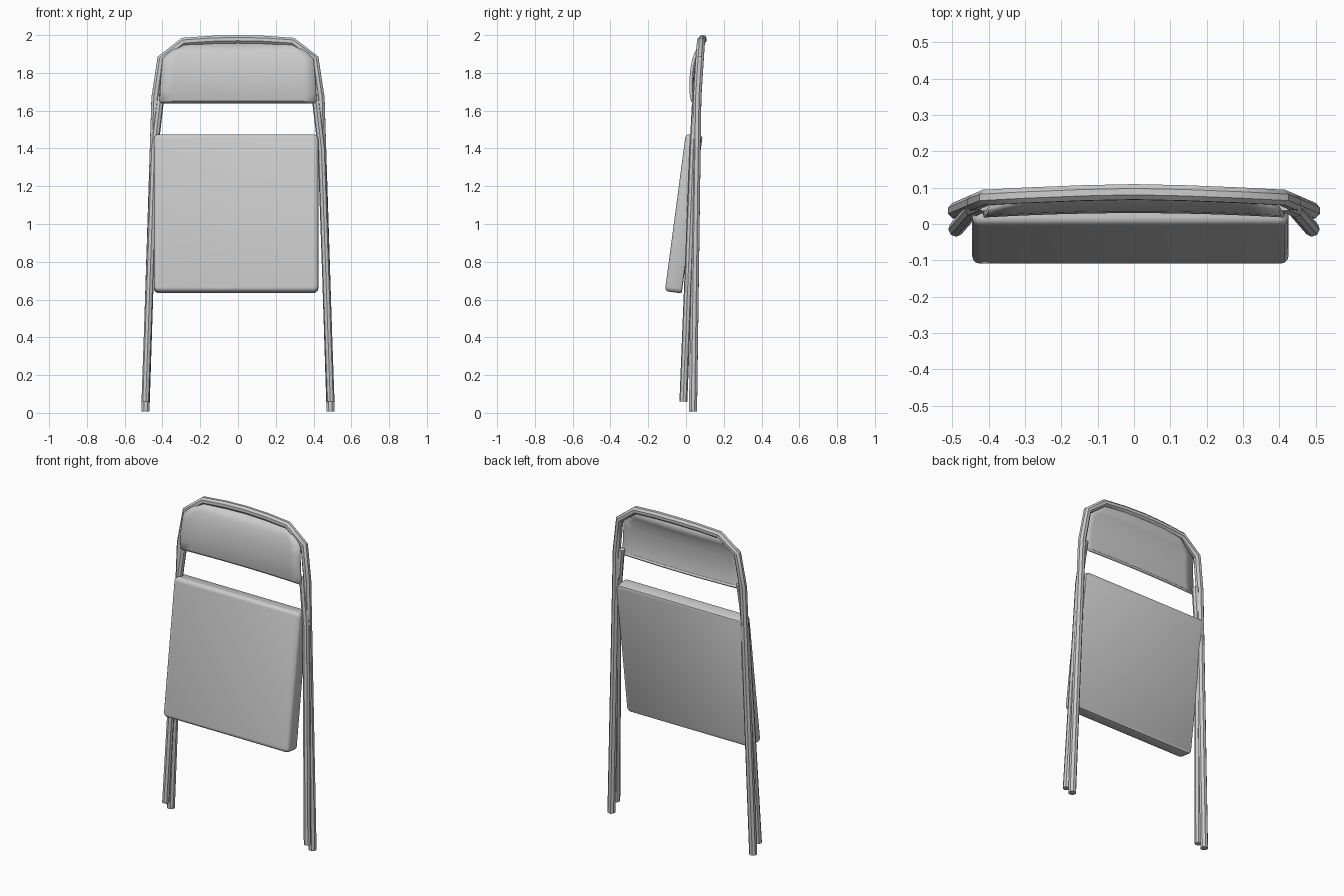
import bpy, bmesh
from math import atan2
from mathutils import Vector

cube = bpy.data.objects.get("Cube")
if cube:
    bpy.data.objects.remove(cube)

grey = bpy.data.materials.new("light grey")
grey.use_nodes = True
colour = (0.6, 0.6, 0.6, 1)
grey.diffuse_color = colour
grey.node_tree.nodes["Principled BSDF"].inputs["Base Color"].default_value = colour


def link(name, data):
    obj = bpy.data.objects.new(name, data)
    bpy.context.collection.objects.link(obj)
    data.materials.append(grey)
    return obj


def activate(obj):
    bpy.ops.object.select_all(action="DESELECT")
    obj.select_set(True)
    bpy.context.view_layer.objects.active = obj


def smooth(obj, angle=0.6):
    activate(obj)
    bpy.ops.object.shade_smooth_by_angle(angle=angle)


def tube(name, points, radius=0.023):
    curve = bpy.data.curves.new(name, "CURVE")
    curve.dimensions = "3D"
    curve.bevel_depth = radius
    curve.bevel_resolution = 2
    curve.use_fill_caps = True
    spline = curve.splines.new("POLY")
    spline.points.add(len(points) - 1)
    for p, co in zip(spline.points, points):
        p.co = (*co, 1)
    obj = link(name, curve)
    activate(obj)
    bpy.ops.object.convert(target="MESH")
    smooth(bpy.context.object)


# Back frame: one bent hoop from foot to foot
half = [(0.49, 0.037, 0.008), (0.437, 0.06, 1.67), (0.407, 0.073, 1.875), (0.29, 0.079, 1.965)]
middle = [(0.14, 0.085, 1.975), (0, 0.088, 1.978), (-0.14, 0.085, 1.975)]
tube("back_frame", half + middle + [(-x, y, z) for x, y, z in reversed(half)])

# Front legs, bent inwards near the top where they meet the backrest
for side, s in (("left", 1), ("right", -1)):
    tube(side + "_front_leg",
         [(s * 0.49, -0.014, 0.06), (s * 0.443, 0.04, 1.4), (s * 0.41, 0.054, 1.68)], 0.021)

# Backrest: curved sheet tucked under the hoop, rows of (y, z, half width)
rows = [(0.038, 1.638, 0.41), (0.026, 1.65, 0.415), (0.018, 1.70, 0.413),
        (0.018, 1.76, 0.41), (0.023, 1.82, 0.405), (0.033, 1.875, 0.4),
        (0.045, 1.905, 0.37), (0.07, 1.96, 0.29)]
steps = 12
bm = bmesh.new()
grid = []
for y, z, w in rows:
    ts = [2 * i / steps - 1 for i in range(steps + 1)]
    grid.append([bm.verts.new((w * t, y + 0.012 * (1 - t * t), z)) for t in ts])
for low, high in zip(grid, grid[1:]):
    for i in range(steps):
        bm.faces.new((low[i], low[i + 1], high[i + 1], high[i]))
mesh = bpy.data.meshes.new("backrest")
bm.to_mesh(mesh)
bm.free()
backrest = link("backrest", mesh)
solid = backrest.modifiers.new("thickness", "SOLIDIFY")
solid.thickness = 0.016
solid.offset = -1
smooth(backrest)

# Seat: thick slab folded upright, rounded on its front side, flat behind
bm = bmesh.new()
bmesh.ops.create_cube(bm, size=1)
bmesh.ops.scale(bm, vec=(0.87, 0.09, 0.84), verts=bm.verts)
corners = [e for e in bm.edges
           if abs(e.verts[0].co.y - e.verts[1].co.y) > 0.01]
bmesh.ops.bevel(bm, geom=corners, offset=0.025, segments=3, profile=0.5, affect="EDGES")
rim = [e for e in bm.edges if all(v.co.y < -0.04 for v in e.verts)]
bmesh.ops.bevel(bm, geom=rim, offset=0.02, segments=3, profile=0.5, affect="EDGES")
rim = [e for e in bm.edges if all(v.co.y > 0.04 for v in e.verts)]
bmesh.ops.bevel(bm, geom=rim, offset=0.01, segments=2, profile=0.5, affect="EDGES")
mesh = bpy.data.meshes.new("seat")
bm.to_mesh(mesh)
bm.free()
seat = link("seat", mesh)
seat.location = Vector((-0.01, -0.012, 1.055))
seat.rotation_euler.x = -atan2(0.11, 0.83)
smooth(seat)
